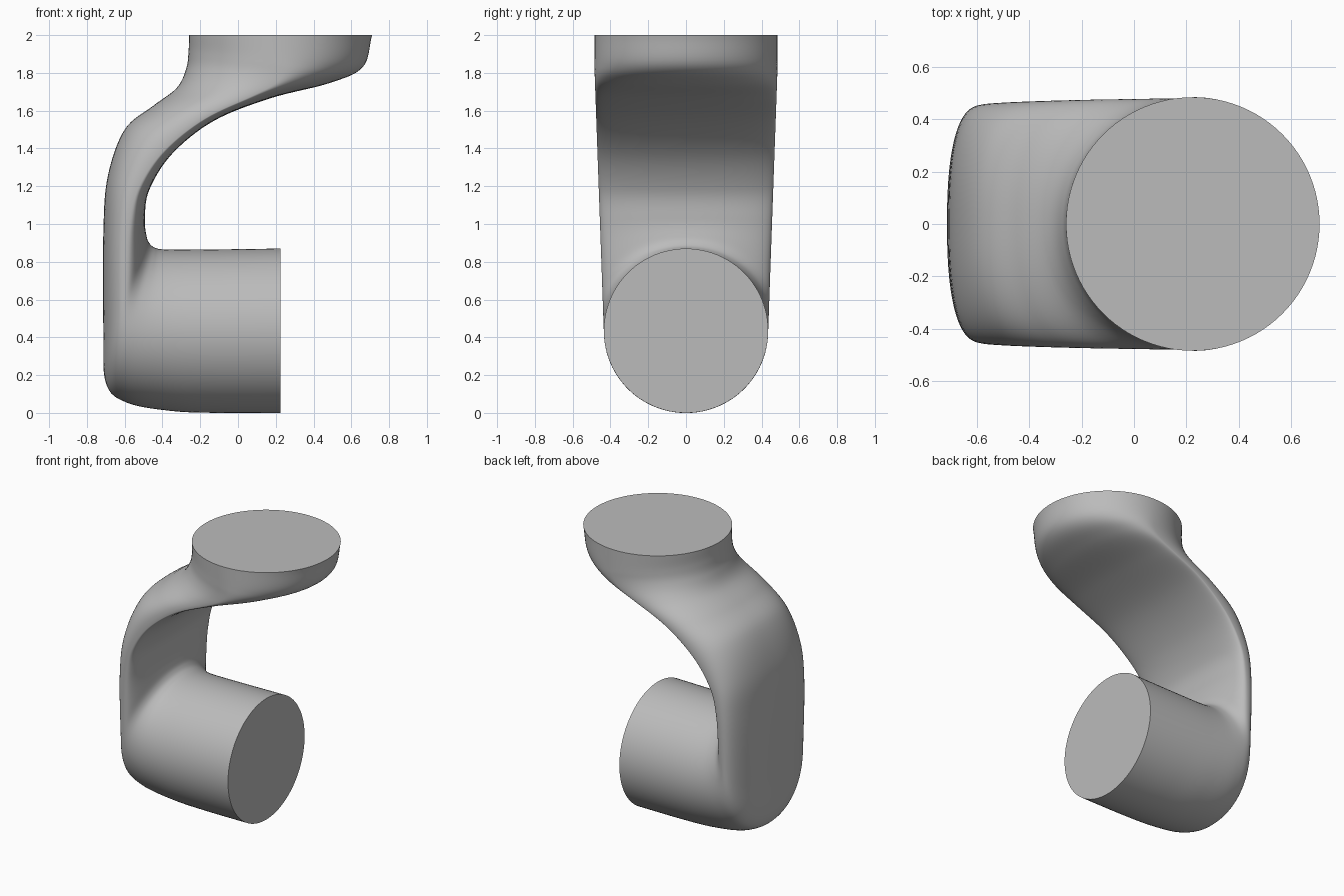
import bpy, bmesh, math
from mathutils import Vector

cube = bpy.data.objects.get("Cube")
if cube:
    bpy.data.objects.remove(cube, do_unlink=True)

SEGMENTS = 96   # points around each section
STEPS = 8       # sections between two stations

# Stations: outer x, outer z, inner x, inner z, widest point from outer to inner, roundness
stations = [Vector(s) for s in (
    (0.225, 0.0, 0.225, 0.87, 0.5, 2),
    (-0.10, 0.0, -0.15, 0.865, 0.5, 2),
    (-0.35, 0.01, -0.38, 0.865, 0.5, 2),
    (-0.59, 0.055, -0.44, 0.875, 0.5, 2.05),
    (-0.70, 0.16, -0.47, 0.90, 0.51, 2.15),
    (-0.713, 0.45, -0.485, 0.94, 0.54, 2.3),
    (-0.713, 0.95, -0.493, 1.03, 0.62, 2.5),
    (-0.69, 1.25, -0.47, 1.18, 0.75, 2.5),
    (-0.60, 1.50, -0.35, 1.37, 0.84, 2.4),
    (-0.45, 1.625, -0.13, 1.545, 0.85, 2.3),
    (-0.325, 1.72, 0.17, 1.665, 0.80, 2.2),
    (-0.275, 1.82, 0.48, 1.745, 0.66, 2.1),
    (-0.262, 1.91, 0.66, 1.83, 0.54, 2),
    (-0.26, 2.0, 0.71, 2.0, 0.5, 2),
)]


def spline(a, b, c, d, u):
    """Smooth value between b and c."""
    return 0.5 * (2 * b + (c - a) * u + (2 * a - 5 * b + 4 * c - d) * u ** 2
                  + (3 * b - a - 3 * c + d) * u ** 3)


def power(value, n):
    return math.copysign(abs(value) ** (2 / n), value)


def section(s):
    """Closed loop spanning the outer and inner lines of the body."""
    outer, inner = Vector((s[0], 0, s[1])), Vector((s[2], 0, s[3]))
    middle = outer.lerp(inner, s[4])
    half_width = 0.435 + 0.05 * min(1, max(0, (middle.z - 0.435) / 1.4))
    loop = []
    for i in range(SEGMENTS):
        angle = math.tau * i / SEGMENTS
        c, w = power(math.cos(angle), s[5]), power(math.sin(angle), s[5])
        point = middle + abs(c) * ((inner if c > 0 else outer) - middle)
        point.y = half_width * w
        loop.append(point)
    return loop


# Sections along the whole bent body
first, last = 2 * stations[0] - stations[1], 2 * stations[-1] - stations[-2]
padded = [first] + stations + [last]
sections = [section(spline(*padded[k:k + 4], j / STEPS))
            for k in range(len(stations) - 1) for j in range(STEPS)]
sections.append(section(stations[-1]))

# Skin between sections, with a flat cap on each end
bm = bmesh.new()
rings = [[bm.verts.new(p) for p in loop] for loop in sections]
for a, b in zip(rings, rings[1:]):
    for i in range(SEGMENTS):
        j = (i + 1) % SEGMENTS
        bm.faces.new((a[i], a[j], b[j], b[i]))
bm.faces.new(rings[0])
bm.faces.new(rings[-1])
bmesh.ops.recalc_face_normals(bm, faces=bm.faces)
mesh = bpy.data.meshes.new("bent_connector")
bm.to_mesh(mesh)
bm.free()

body = bpy.data.objects.new("bent_connector", mesh)
bpy.context.collection.objects.link(body)

# Plain grey
grey = bpy.data.materials.new("plain_grey")
grey.use_nodes = True
grey.diffuse_color = (0.5, 0.5, 0.5, 1)
grey.node_tree.nodes["Principled BSDF"].inputs["Base Color"].default_value = (0.5, 0.5, 0.5, 1)
mesh.materials.append(grey)

bpy.ops.object.select_all(action="DESELECT")
body.select_set(True)
bpy.context.view_layer.objects.active = body
bpy.ops.object.shade_smooth_by_angle(angle=math.radians(40))
